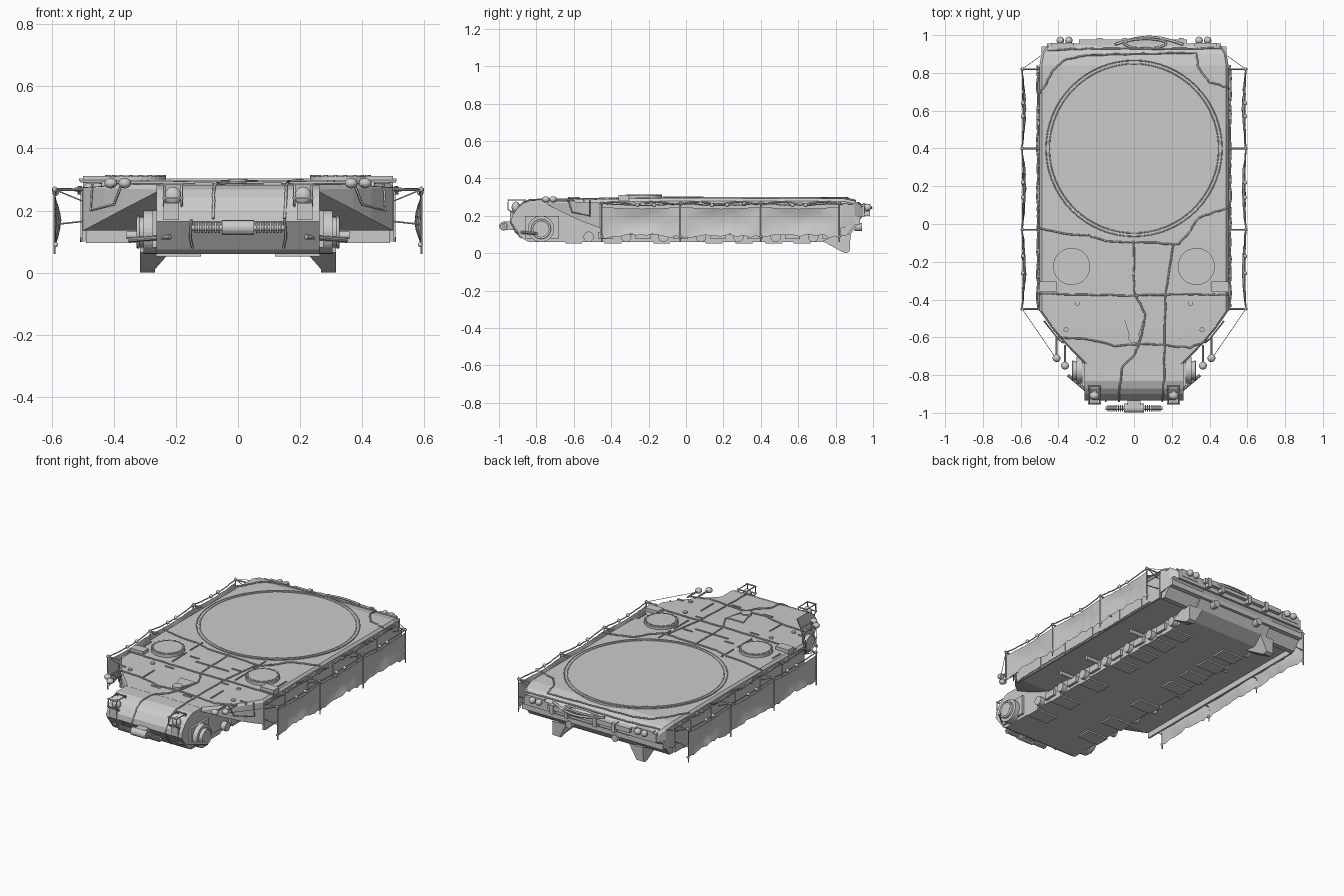
import bpy, bmesh, math, random
from mathutils import Vector, Matrix

if "Cube" in bpy.data.objects:
    bpy.data.objects.remove(bpy.data.objects["Cube"])
random.seed(4)
SIDES = (-1, 1)


def add_mesh(name, verts, faces, smooth=False):
    me = bpy.data.meshes.new(name)
    me.from_pydata(verts, [], faces)
    bm = bmesh.new()
    bm.from_mesh(me)
    bmesh.ops.recalc_face_normals(bm, faces=bm.faces)
    for f in bm.faces:
        f.smooth = smooth
    bm.to_mesh(me)
    bm.free()
    ob = bpy.data.objects.new(name, me)
    bpy.context.collection.objects.link(ob)
    return ob


def loft(name, sections):
    n = len(sections[0])
    verts = [p for s in sections for p in s]
    faces = [(k*n+i, k*n+(i+1) % n, (k+1)*n+(i+1) % n, (k+1)*n+i)
             for k in range(len(sections)-1) for i in range(n)]
    faces += [tuple(range(n)), tuple(range(len(verts)-n, len(verts)))]
    return add_mesh(name, verts, faces)


def extrude_x(name, profile, x0, x1):
    return loft(name, [[(x, y, z) for y, z in profile] for x in (x0, x1)])


def box(name, x0, x1, y0, y1, z0, z1):
    return extrude_x(name, [(y0, z0), (y1, z0), (y1, z1), (y0, z1)], x0, x1)


def cyl(name, a, b, r, n=24, r2=None):
    a, b = Vector(a), Vector(b)
    q = (b-a).to_track_quat('Z', 'Y')
    secs = []
    for c, rad in ((a, r), (b, r if r2 is None else r2)):
        secs.append([c + q @ Vector((rad*math.cos(t*math.tau/n), rad*math.sin(t*math.tau/n), 0)) for t in range(n)])
    return loft(name, secs)


def ball(name, c, r, scale=(1, 1, 1)):
    me = bpy.data.meshes.new(name)
    bm = bmesh.new()
    bmesh.ops.create_uvsphere(bm, u_segments=14, v_segments=8, radius=r,
                              matrix=Matrix.Translation(c) @ Matrix.Diagonal((*scale, 1)))
    for f in bm.faces:
        f.smooth = True
    bm.to_mesh(me)
    bm.free()
    bpy.context.collection.objects.link(bpy.data.objects.new(name, me))


def wire(name, pts, r=0.003, closed=False):
    cu = bpy.data.curves.new(name, 'CURVE')
    cu.dimensions = '3D'
    cu.bevel_depth, cu.bevel_resolution = r, 1
    cu.use_fill_caps = True
    sp = cu.splines.new('POLY')
    sp.points.add(len(pts)-1)
    for p, c in zip(sp.points, pts):
        p.co = (*c, 1)
    sp.use_cyclic_u = closed
    bpy.context.collection.objects.link(bpy.data.objects.new(name, cu))


TOP = [(-.94, .17), (-.93, .2), (-.9, .243), (-.87, .268), (-.83, .283), (-.4, .29),
       (-.08, .295), (.84, .293), (.9, .28), (.945, .25)]


def deck(y):
    for (y0, z0), (y1, z1) in zip(TOP, TOP[1:]):
        if y <= y1:
            return z0 + (z1-z0)*max(0, y-y0)/(y1-y0)
    return .25


def deck_rope(name, pts, r=0.0045):
    out = []
    for (x0, y0), (x1, y1) in zip(pts, pts[1:]):
        for i in range(6):
            t = i/6
            x, y = x0+(x1-x0)*t, y0+(y1-y0)*t
            out.append((x+random.uniform(-.003, .003), y+random.uniform(-.003, .003), deck(y)+.004))
    out.append((*pts[-1], deck(pts[-1][1])+.004))
    wire(name, out, r)


# Lower hull tub with rounded nose, and upper hull with tapered front
extrude_x("lower_hull", [(-.83, .283), (-.87, .268), (-.9, .243), (-.93, .2), (-.935, .165), (-.87, .075), (-.84, .06),
                         (.8, .06), (.88, .1), (.945, .2), (.93, .255), (.88, .27)], -.262, .262)
secs = []
for y, w, zt, zb in [(-.74, .262, .283, .26), (-.63, .37, .285, .204), (-.56, .43, .287, .172), (-.46, .5, .289, .135),
                     (-.08, .5, .295, .135), (.84, .5, .293, .135), (.9, .49, .28, .15), (.945, .46, .25, .2)]:
    secs.append([(x, y, z) for x, z in [(-w, zb), (-w, zt-.015), (.012-w, zt), (w-.012, zt), (w, zt-.015), (w, zb)]])
loft("upper_hull", secs)

# Turret ring plate with rim
cyl("turret_ring_plate", (0, .4, .285), (0, .4, .299), .468, 64)
for r in (.448, .466):
    wire("turret_ring_rim", [(r*math.cos(t*math.tau/64), .4+r*math.sin(t*math.tau/64), .299) for t in range(64)], .003, True)

for s in SIDES:
    # Deck hatches with bolt ring
    cyl("fan_hatch", (s*.33, -.225, .28), (s*.33, -.225, .309), .098, 36)
    cyl("fan_hatch_lid", (s*.33, -.225, .30), (s*.33, -.225, .313), .085, 36)
    for i in range(18):
        a = i*math.tau/18
        x, y = s*.33+.092*math.cos(a), -.225+.092*math.sin(a)
        cyl("hatch_bolt", (x, y, .305), (x, y, .314), .006, 6)
    box("deck_block", s*.41, s*.5, -.36, -.305, .28, .312)
    # Side skirt and rear mud flap
    box("side_skirt", s*.492, s*.503, -.46, .83, .1, .262)
    for y in (-.25, -.03, .22, .46, .66):
        box("skirt_seam", s*.5, s*.507, y, y+.012, .1, .262)
    box("skirt_rail", s*.5, s*.508, -.45, .83, .252, .262)
    extrude_x("rear_mud_flap", [(.83, .095), (.86, .095), (.94, .2), (.83, .2)], s*.262, s*.49)
    # Final drive
    cyl("final_drive", (s*.255, -.775, .13), (s*.305, -.775, .13), .07, 32)
    cyl("drive_hub", (s*.3, -.775, .13), (s*.322, -.775, .13), .05, 32)
    wire("drive_hub_rim", [(s*.322, -.775+.048*math.cos(t*math.tau/32), .13+.048*math.sin(t*math.tau/32)) for t in range(32)], .006, True)
    box("drive_housing", s*.24, s*.275, -.86, -.68, .08, .2)
    # Track support rollers, suspension mounts and belly pads
    for i in range(7):
        y = -.52+i*.2
        cyl("suspension_mount", (s*.25, y, .088), (s*.292, y, .088), .028, 20)
        box("suspension_bracket", s*.25, s*.28, y+.05, y+.13, .075, .115)
    for y in (-.23, 0, .4):
        cyl("return_roller_axle", (s*.25, y, .12), (s*.36, y, .12), .012, 12)
    for y in (-.6, -.39, -.13, .15, .31, .47, .62):
        box("belly_pad", s*.12, s*.265, y-.045, y+.045, .051, .08)
    # Rear scraper bracket reaching the ground
    x0 = lambda z: .268 if z < .05 else .22
    prof = [(.73, .065), (.83, .01), (.855, 0), (.875, .01), (.88, .1), (.8, .1)]
    loft("rear_scraper", [[(s*x0(z), y, z) for y, z in prof], [(s*.316, y, z) for y, z in prof]])

    # Side net frame: posts, spreader rods, wires, beads
    ys = (-.45, -.03, .4, .82)
    for y in ys:
        cyl("net_post", (s*.592, y, .06), (s*.592, y, .278), .0035, 8)
        cyl("net_rod", (s*.49, y, .268), (s*.6, y, .268), .0045, 8)
        wire("net_brace", [(s*.5, y, .165), (s*.592, y, .155)], .003)
        wire("net_brace", [(s*.5, y, .23), (s*.592, y, .268)], .0025)
        ball("post_knob", (s*.59, y, .268), .009)
        ball("post_foot", (s*.588, y, .09), .008)
    wire("net_front_stay", [(s*.592, -.45, .268), (s*.4, -.73, .28)], .0015)
    wire("net_rear_stay", [(s*.592, .82, .268), (s*.48, .9, .26)], .0015)
    top = []
    for i in range(49):
        t = i/48
        sag = abs(math.sin(t*3*math.pi))
        top.append((s*(.592-.006*sag), -.45+1.27*t, .268-.012*sag+random.uniform(-.002, .002)))
    wire("net_top_rope", top, .0035)
    for y in (-.26, -.17, .14, .22, .57, .64):
        ball("net_bead", (s*.588, y, .258), .011)
    # Hanging camouflage net with ragged lower edge
    N, M = 48, 6
    verts, faces = [], []
    for i in range(N+1):
        t = i/N
        bulge = abs(math.sin(t*3*math.pi))
        low = .085+.012*bulge+random.uniform(-.008, .008)
        hi = .248-.01*bulge
        for j in range(M+1):
            v = j/M
            x = .59-.018*bulge*math.sin(v*math.pi)+random.uniform(-.003, .003)
            verts.append((s*x, -.45+1.27*t, low+(hi-low)*v))
    for i in range(N):
        for j in range(M):
            a = i*(M+1)+j
            faces.append((a, a+1, a+M+2, a+M+1))
    add_mesh("side_net", verts, faces, True)

    # Headlight with wire guard on the nose
    ball("headlight", (s*.21, -.91, .246), .028, (1, .8, 1.1))
    cyl("headlight_mount", (s*.21, -.91, .22), (s*.21, -.88, .25), .014, 12)
    for dx in (-.028, .028):
        x = s*.21+dx
        wire("headlight_guard", [(x, -.92, .215), (x, -.952, .235), (x, -.95, .285), (x, -.86, .285), (x, -.86, .265)], .004)
    for y, z in ((-.952, .24), (-.95, .285), (-.86, .285)):
        wire("headlight_guard_bar", [(s*.21-.034, y, z), (s*.21+.034, y, z)], .004)

    # Marker lamps on stalks, front and rear
    for x, y in ((.41, -.71), (.365, -.75)):
        ball("front_marker", (s*x, y, .288), .021, (1, 1, .8))
        cyl("front_marker_stalk", (s*x, y, .288), (s*x, y+.11, .288), .0055, 8)
    for x in (.39, .345):
        ball("rear_marker", (s*x, .972, .245), .02)
        cyl("rear_marker_stalk", (s*x, .975, .245), (s*x, .9, .25), .006, 8)
    box("rear_light_box", s*.32, s*.44, .92, .958, .215, .262)
    cyl("side_lamp", (s*.22, -.91, .115), (s*.35, -.8, .105), .008, 10)

    # Skirt rope, fasteners and hanging ends
    side = [(s*(.51+random.uniform(-.003, .004)), -.44+i*.032, .268+.007*math.sin(i*.9)) for i in range(41)]
    wire("side_rope", side, .005)
    for y in (-.28, -.23, .08, .31, .56, .61):
        cyl("skirt_fastener", (s*.5, y, .262), (s*.517, y, .262), .011, 10)
    wire("corner_rope", [(s*.47, -.515, .285), (s*.475, -.515, .2), (s*.4, -.61, .22), (s*.375, -.63, .285)], .004)
    wire("lower_side_rope", [(s*.507, -.45+i*.1, .106+random.uniform(-.006, .006)) for i in range(13)], .003)

    # Small deck fittings
    for x, y, w, l in ((.22, -.1, .006, .12), (.22, -.27, .006, .14), (.24, -.55, .006, .12), (.19, -.41, .06, .007),
                       (.47, -.23, .008, .08), (.42, -.545, .04, .008), (.11, -.66, .06, .008), (.145, -.225, .06, .008)):
        box("deck_strip", s*x-w/2, s*x+w/2, y-l/2, y+l/2, .275, deck(y)+.006)
    for x, y in ((.36, -.56), (.3, -.42)):
        cyl("deck_cap", (s*x, y, .275), (s*x, y, deck(y)+.008), .013, 12)
    box("nose_cheek", s*.19, s*.24, -.94, -.9, .17, .225)

# Deck ropes crossing the hull
deck_rope("ring_front_rope", [(-.51, -.02), (-.37, -.05), (-.24, -.06), (-.13, -.095), (.12, -.1), (.23, -.11),
                              (.28, -.06), (.34, .03), (.42, .06), (.51, .09)])
deck_rope("cross_rope", [(-.51, -.37), (-.25, -.375), (0, -.38), (.25, -.37), (.51, -.375)])
deck_rope("front_cross_rope", [(-.41, -.6), (-.25, -.61), (-.1, -.645), (.1, -.635), (.3, -.655), (.4, -.61)])
deck_rope("centre_rope", [(0, -.09), (0, -.36), (.06, -.48), (.04, -.6), (0, -.7), (-.06, -.75), (-.075, -.85), (-.08, -.94)])
deck_rope("right_long_rope", [(.21, -.1), (.17, -.36), (.16, -.6), (.16, -.8), (.15, -.94)])
deck_rope("rear_rope", [(-.505, .69), (-.47, .73), (-.44, .8), (-.37, .87), (-.25, .895), (0, .9), (.33, .905),
                        (.34, .83), (.4, .75), (.505, .72)])
deck_rope("rear_edge_rope", [(-.46, .92), (-.2, .93), (.1, .925), (.46, .93)])
for x in (-.15, .15):
    wire("nose_rope", [(x, -.94, .17), (x*1.03, -.91, .115), (x*.98, -.88, .08)], .004)

# Driver hatch fitting
loft("wedge_plate", [[(-.055, -.495, z), (.055, -.495, z), (.028, -.58, z), (-.028, -.58, z)] for z in (.28, .296)])
cyl("periscope_cap", (0, -.6, .28), (0, -.6, .302), .03, 24)
box("deck_bar", -.11, .12, -.268, -.26, .285, .298)

# Front tow bar with ribbed sleeves
cyl("tow_bar", (-.15, -.975, .145), (.15, -.975, .145), .009, 12)
cyl("tow_bar_body", (-.052, -.975, .145), (.052, -.975, .145), .024, 16)
box("tow_bar_mount", -.035, .035, -.975, -.9, .125, .17)
for s in SIDES:
    for i in range(8):
        x = .058+i*.011
        cyl("tow_bar_rib", (s*x, -.975, .145), (s*(x+.006), -.975, .145), .018, 14)

# Rear plate, stowage lip and tow cable
box("rear_plate", -.46, .46, .925, .955, .195, .25)
box("rear_lip", -.29, .28, .94, .978, .222, .25)
box("rear_bumper", -.49, .49, .9, .93, .15, .2)
for x in (-.18, -.05, .15, .25):
    box("rear_bracket", x-.012, x+.012, .93, .985, .2, .256)
wire("tow_cable", [(.26-.36*i/24, .95+.04*math.sin(i*math.pi/24), .262-.02*math.sin(i*math.pi/24)) for i in range(25)], .007)
wire("tow_cable_loop", [(.06+.11*math.cos(t*math.tau/28), .955+.025*math.sin(t*math.tau/28), .258) for t in range(28)], .006, True)
for s in SIDES:
    cyl("rear_tow_eye", (s*.16, .9, .14), (s*.16, .94, .14), .022, 16)

# Turn wires into meshes
for o in [o for o in bpy.context.collection.objects if o.type == 'CURVE']:
    dg = bpy.context.evaluated_depsgraph_get()
    me = bpy.data.meshes.new_from_object(o.evaluated_get(dg))
    ob = bpy.data.objects.new(o.name, me)
    bpy.context.collection.objects.link(ob)
    bpy.data.objects.remove(o)
